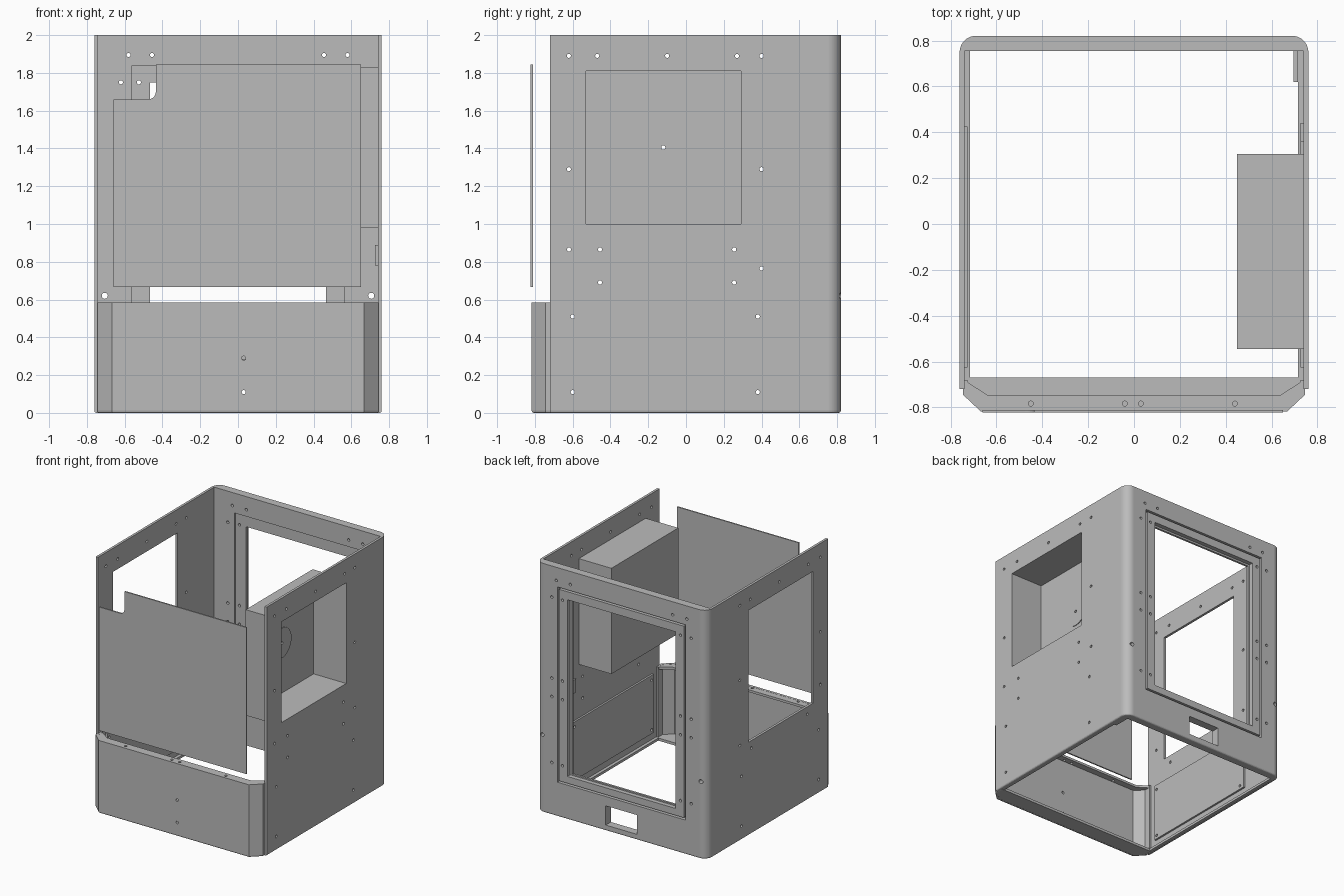
import bpy, bmesh, math
from mathutils import Matrix, Vector

old = bpy.data.objects.get("Cube")
if old:
    bpy.data.objects.remove(old, do_unlink=True)

grey = bpy.data.materials.new("plain grey")
grey.use_nodes = True
GREY = (0.5, 0.5, 0.5, 1)
grey.diffuse_color = GREY
grey.node_tree.nodes["Principled BSDF"].inputs["Base Color"].default_value = GREY


def finish(name, bm):
    bmesh.ops.recalc_face_normals(bm, faces=bm.faces)
    mesh = bpy.data.meshes.new(name)
    bm.to_mesh(mesh)
    bm.free()
    mesh.materials.append(grey)
    obj = bpy.data.objects.new(name, mesh)
    bpy.context.collection.objects.link(obj)
    return obj


def add_box(bm, x, y, z):
    size = [b - a for a, b in (x, y, z)]
    mid = [(a + b) / 2 for a, b in (x, y, z)]
    bmesh.ops.create_cube(bm, matrix=Matrix.Translation(mid) @ Matrix.Diagonal((*size, 1)))


def box(name, x, y, z):
    bm = bmesh.new()
    add_box(bm, x, y, z)
    return finish(name, bm)


def drills(axis, spots, length, r=0.011):
    """Round cutters along an axis, one at each spot."""
    bm = bmesh.new()
    turn = Vector((0, 0, 1)).rotation_difference(Vector(axis)).to_matrix().to_4x4()
    for spot in spots:
        bmesh.ops.create_cone(bm, cap_ends=True, segments=12, radius1=r, radius2=r,
                              depth=length, matrix=Matrix.Translation(spot) @ turn)
    return finish("cutter", bm)


def cut(obj, cutter):
    cutter.hide_render = True
    mod = obj.modifiers.new("cut", 'BOOLEAN')
    mod.operation = 'DIFFERENCE'
    mod.solver = 'EXACT'
    mod.object = cutter
    bpy.context.view_layer.objects.active = obj
    bpy.ops.object.modifier_apply(modifier=mod.name)
    bpy.data.objects.remove(cutter, do_unlink=True)


def cut_box(obj, x, y, z):
    cut(obj, box("cutter", x, y, z))


def prism(name, pts, z0, z1, bevel_if=None, bevel=0.012):
    """Extrude a plan outline upward, rounding chosen bottom edges."""
    bm = bmesh.new()
    face = bm.faces.new([bm.verts.new((x, y, z0)) for x, y in pts])
    ext = bmesh.ops.extrude_face_region(bm, geom=[face])
    top = [v for v in ext["geom"] if isinstance(v, bmesh.types.BMVert)]
    bmesh.ops.translate(bm, verts=top, vec=(0, 0, z1 - z0))
    bmesh.ops.recalc_face_normals(bm, faces=bm.faces)
    if bevel_if:
        edges = [e for e in bm.edges
                 if all(abs(v.co.z - z0) < 1e-5 and bevel_if(v.co) for v in e.verts)]
        bmesh.ops.bevel(bm, geom=edges, offset=bevel, segments=3, profile=0.5, affect='EDGES')
    return finish(name, bm)


def mirrored(pts):
    return pts + [(-x, y) for x, y in reversed(pts)]


# Shell: two thin sides and a thick back with round corners
R = 0.07
corner = [(0.76 - R + R * math.cos(a), 0.82 - R + R * math.sin(a))
          for a in (i * math.pi / 28 for i in range(15))]
outer = mirrored([(0.76, -0.72)] + corner)
inner = [(-0.74, -0.72), (-0.74, 0.755), (0.74, 0.755), (0.74, -0.72)]
shell = prism("shell", outer + inner, 0, 2,
              lambda c: abs(c.x) > 0.75 or c.y > 0.76)

# Side windows
cut_box(shell, (0.7, 0.8), (-0.53, 0.29), (1.0, 1.81))
cut_box(shell, (-0.8, -0.7), (-0.53, 0.29), (0.75, 1.81))

# Back window, with shallow rebates outside and inside, and the lower slot
cut_box(shell, (-0.465, 0.465), (0.7, 0.9), (0.355, 1.75))
cut_box(shell, (-0.57, 0.57), (0.785, 0.9), (0.275, 1.845))
cut_box(shell, (-0.56, 0.56), (0.7, 0.768), (0.285, 1.84))
cut_box(shell, (-0.14, 0.14), (0.7, 0.9), (0.045, 0.2))

# Screw holes through the sides
rows = {1.89: (-0.62, -0.47, -0.10, 0.27, 0.40), 1.29: (-0.62, 0.40),
        0.865: (-0.62, -0.455, 0.255), 0.765: (0.40,), 0.69: (-0.455, 0.255),
        0.51: (-0.6, 0.38), 0.11: (-0.6, 0.38)}
side_spots = [(0, y, z) for z, ys in rows.items() for y in ys]
cut(shell, drills((1, 0, 0), side_spots, 2))

# Screw holes through the back
back_spots = [(s * x, 0.8, z) for s in (-1, 1) for x in (0.525, 0.62)
              for z in (0.42, 0.95, 1.1, 1.75)]
back_spots += [(s * x, 0.8, 1.895) for s in (-1, 1) for x in (0.455, 0.58)]
cut(shell, drills((0, 1, 0), back_spots, 0.3))
cut(shell, drills((0, 1, 0), [(s * 0.705, 0.8, 0.62) for s in (-1, 1)], 0.3, 0.016))

# Back window frame, set into the rebate
frame = box("back_window_frame", (-0.555, 0.555), (0.78, 0.82), (0.29, 1.83))
cut_box(frame, (-0.48, 0.48), (0.7, 0.9), (0.345, 1.765))
cut(frame, drills((0, 1, 0), back_spots, 0.3))

# Side recess box, open to the outside, with a round cover
recess = box("side_recess_box", (0.45, 0.742), (-0.545, 0.305), (0.98, 1.83))
cut_box(recess, (0.47, 0.8), (-0.53, 0.29), (1.0, 1.81))
bm = bmesh.new()
bmesh.ops.create_cone(bm, cap_ends=True, segments=48, radius1=0.12, radius2=0.12, depth=0.006,
                      matrix=Matrix.Translation((0.473, -0.12, 1.405)) @ Matrix.Rotation(math.pi / 2, 4, 'Y'))
cover = finish("round_cover", bm)
for part in (recess, cover):
    cut(part, drills((1, 0, 0), [(0.46, -0.12, 1.405)], 0.1))

# Lower inner plates and bottom rims on both sides
for side, s in (("left", 1), ("right", -1)):
    plate = box(side + "_inner_plate", sorted((s * 0.725, s * 0.742)), (-0.625, 0.425), (0.08, 0.55))
    cut(plate, drills((1, 0, 0), side_spots, 2))
    box(side + "_bottom_rim", sorted((s * 0.715, s * 0.745)), (-0.72, 0.76), (0.002, 0.022))

# Small hook and corner bracket inside
box("inner_hook", (0.725, 0.742), (0.36, 0.44), (0.78, 0.89))
box("corner_bracket", (0.695, 0.715), (0.62, 0.756), (0.002, 0.1))

# Lower front panel: thin chamfered band with flanges
front_half = [(0.745, -0.68), (0.745, -0.745), (0.668, -0.817)]
inner_half = [(-0.725, -0.68), (-0.725, -0.735), (-0.66, -0.797)]
inner_back = [(-x, y) for x, y in reversed(inner_half)]
panel = prism("lower_front_panel", mirrored(front_half) + inner_half + inner_back, 0, 0.584,
              lambda c: abs(c.x) > 0.74 or c.y < -0.81)
cut(panel, drills((0, 1, 0), [(0.03, -0.8, z) for z in (0.11, 0.29)], 0.1))

flange = prism("panel_top_flange",
               mirrored([(0.74, -0.68), (0.74, -0.743), (0.666, -0.812)])
               + [(-0.64, -0.745), (0.64, -0.745)], 0.564, 0.583)
cut(flange, drills((0, 0, 1), [(x, -0.783, 0.57) for x in (-0.45, -0.04, 0.03, 0.44)], 0.1))

prism("panel_bottom_flange",
      mirrored([(0.735, -0.67), (0.735, -0.738), (0.664, -0.805)]), 0.001, 0.022)

# Upper front door plate with a rounded notch in its top corner
r = 0.04
fillet = [(-0.435 - r + r * math.sin(a), 1.66 + r - r * math.cos(a))
          for a in (i * math.pi / 16 for i in range(9))]
outline = [(-0.66, 0.667), (0.65, 0.667), (0.65, 1.845), (-0.435, 1.845)]
outline += list(reversed(fillet)) + [(-0.66, 1.66)]
bm = bmesh.new()
face = bm.faces.new([bm.verts.new((x, -0.822, z)) for x, z in outline])
ext = bmesh.ops.extrude_face_region(bm, geom=[face])
bmesh.ops.translate(bm, vec=(0, 0.011, 0),
                    verts=[v for v in ext["geom"] if isinstance(v, bmesh.types.BMVert)])
finish("upper_front_door", bm)
